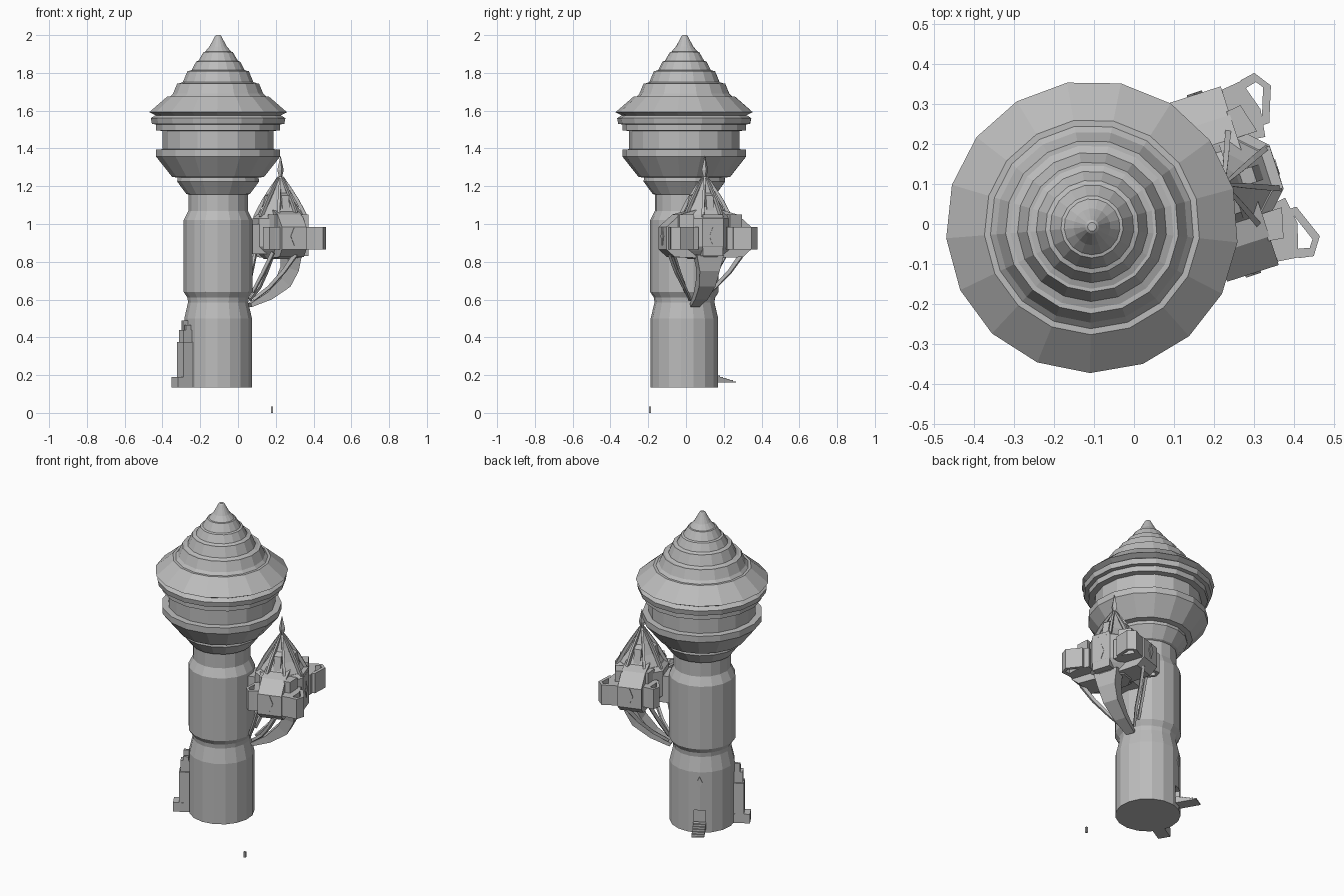
import bpy, bmesh, math
from mathutils import Matrix, Vector

if "Cube" in bpy.data.objects:
    bpy.data.objects.remove(bpy.data.objects["Cube"])

stone = bpy.data.materials.new("grey stone")
stone.diffuse_color = (0.5, 0.5, 0.5, 1)
stone.use_nodes = True
stone.node_tree.nodes["Principled BSDF"].inputs["Base Color"].default_value = stone.diffuse_color

TOWER = Matrix.Translation((-0.105, -0.007, 0))
HOUSE = Matrix.Translation((0.225, 0.10, 0)) @ Matrix.Rotation(math.radians(18), 4, 'Z')


def around(deg):
    """Frame at the tower axis, local x pointing outward at the given angle."""
    return TOWER @ Matrix.Rotation(math.radians(deg), 4, 'Z')


def finish(bm, name, frame):
    bmesh.ops.recalc_face_normals(bm, faces=bm.faces)
    me = bpy.data.meshes.new(name)
    bm.to_mesh(me)
    bm.free()
    me.transform(frame)
    me.materials.append(stone)
    ob = bpy.data.objects.new(name, me)
    bpy.context.collection.objects.link(ob)
    return ob


def loft(name, rings, frame):
    """Closed skin over rings of equal point count."""
    bm = bmesh.new()
    vs = [[bm.verts.new(p) for p in r] for r in rings]
    n = len(vs[0])
    for a, b in zip(vs, vs[1:]):
        for i in range(n):
            j = (i + 1) % n
            bm.faces.new((a[i], a[j], b[j], b[i]))
    bm.faces.new(vs[0])
    bm.faces.new(vs[-1])
    return finish(bm, name, frame)


def lathe(name, profile, sides, phase, frame):
    ang = [math.radians(phase) + math.tau * i / sides for i in range(sides)]
    return loft(name, [[(r * math.cos(a), r * math.sin(a), z) for a in ang]
                       for r, z in profile], frame)


def prism(name, plan, z0, z1, frame):
    return loft(name, [[(x, y, z) for x, y in plan] for z in (z0, z1)], frame)


def box(name, x0, x1, y0, y1, z0, z1, frame):
    return prism(name, [(x0, y0), (x1, y0), (x1, y1), (x0, y1)], z0, z1, frame)


def beam(name, path, frame):
    """Rectangular bar along a path of (point, half width, half depth), lying in a vertical plane."""
    pts = [Vector(p[0]) for p in path]
    flat = pts[-1] - pts[0]
    side = Vector((-flat.y, flat.x, 0)).normalized()
    rings = []
    for i, (_, w, d) in enumerate(path):
        t = (pts[min(i + 1, len(pts) - 1)] - pts[max(i - 1, 0)]).normalized()
        up = t.cross(side)
        rings.append([pts[i] + side * w * a + up * d * b
                      for a, b in ((-1, -1), (1, -1), (1, 1), (-1, 1))])
    return loft(name, rings, frame)


def diamond(name, x, z, w, h, frame):
    """Thin diamond window plate facing local +x."""
    shape = [(0, -h), (w, 0), (0, h), (-w, 0)]
    return loft(name, [[(x + dx, y, z + dz) for y, dz in shape]
                       for dx in (-0.003, 0.004)], frame)


# Tower shaft and flared head
shaft = [(.18, .135), (.18, .50), (.16, .585), (.163, .61), (.183, .64), (.183, 1.02),
         (.158, 1.07), (.158, 1.155), (.17, 1.16), (.218, 1.225), (.215, 1.245),
         (.245, 1.25), (.33, 1.357), (.33, 1.394), (.295, 1.396), (.295, 1.493),
         (.33, 1.495), (.33, 1.527), (.352, 1.53), (.358, 1.56), (.335, 1.575)]
tower = lathe("tower", shaft, 17, -90.8, TOWER)

# Stepped conical roof
roof = [(.33, 1.574), (.366, 1.592), (.27, 1.675), (.255, 1.675), (.245, 1.685),
        (.24, 1.69), (.217, 1.745), (.205, 1.745), (.187, 1.752), (.163, 1.81),
        (.155, 1.81), (.14, 1.816), (.117, 1.86), (.105, 1.864), (.078, 1.91),
        (.07, 1.912), (.046, 1.94), (.027, 1.975), (.017, 1.995), (.011, 2.0)]
lathe("tower_roof", roof, 17, -90.8, TOWER)

# Back doorway recess, steps and window
back = around(120)
cutter = box("door_cutter", .15, .25, -.032, .032, .18, .27, back)
cutter.hide_render = True
cutter.hide_viewport = True
cut = tower.modifiers.new("doorway", 'BOOLEAN')
cut.operation = 'DIFFERENCE'
cut.object = cutter
for i in range(6):
    box("step", .17, .295 - i * .02, -.035, .035, .16 + i * .006, .167 + i * .006, back)
diamond("tower_window", .178, .44, .016, .035, back)

# Stone turret leaning on the left of the shaft
side = around(210)
box("turret_foot", .15, .265, -.035, .035, .135, .19, side)
box("turret_body", .15, .232, -.034, .034, .15, .375, side)
box("turret_neck", .16, .225, -.025, .025, .375, .44, side)
for y in (-.016, .016):
    box("turret_merlon", .18, .21, y - .009, y + .009, .44, .465 + (y < 0) * .025, side)

# Hanging house: octagonal core with tapered underside
core = [(.09, .815), (.135, .86), (.15, .88), (.15, 1.03), (.125, 1.05)]
lathe("house_core", core, 8, 22.5, HOUSE)
box("house_neck", -.22, -.05, -.06, .06, .84, 1.0, HOUSE)
box("front_bay", .08, .138, -.055, .055, .83, 1.05, HOUSE)
diamond("front_window", .137, .935, .02, .05, HOUSE)

for s in (-1, 1):
    # Side bays with a sloping top
    loft("side_bay", [[(u, s * .05, .82), (u, s * .19, .825), (u, s * .235, .865),
                       (u, s * .235, .985), (u, s * .16, 1.05), (u, s * .05, 1.08)]
                      for u in (-.068, .068)], HOUSE)
    diamond("side_window", .236, .935, .02, .05,
            HOUSE @ Matrix.Rotation(s * math.pi / 2, 4, 'Z'))
    for f in (1, -.82):
        # Corner bastions: low solid floor with parapet walls
        w = 1 if f > 0 else .88
        plan = [(.06, .09), (.06, .225), (.12, .232), (.145, .15), (.135, .08)]
        prism("bastion", [(u * f, v * s * w) for u, v in plan], .865, .985, HOUSE)
        tip = [(.12, .21), (.12, .234), (.158, .241), (.188, .198), (.155, .11), (.135, .11), (.168, .2), (.155, .218)]
        prism("bastion_parapet", [(u * f, v * s * w) for u, v in tip], .865, .985, HOUSE)
        # Tall merlons between the bays
        m = [(.062, .10), (.062, .17), (.10, .175), (.12, .10)]
        prism("merlon", [(u * f, v * s * w) for u, v in m], .96, 1.05, HOUSE)

    # Curved struts running down to the tower
    beam("strut", [((.02, s * .20, .84), .008, .012), ((-.03, s * .15, .75), .008, .010),
                   ((-.09, s * .085, .665), .007, .009), ((-.16, s * .03, .60), .006, .008)], HOUSE)
    beam("rear_strut", [((-.09, s * .15, .85), .007, .010), ((-.13, s * .10, .74), .007, .009),
                        ((-.17, s * .05, .64), .006, .008)], HOUSE)

# Main bracket curling in under the house
beam("bracket", [((.06, 0, .84), .075, .035), ((.05, 0, .76), .055, .035),
                 ((.015, 0, .69), .045, .034), ((-.07, 0, .62), .035, .022),
                 ((-.17, 0, .57), .026, .010)], HOUSE)

# House roof: inner cone, curved ribs, dormers and spire
lathe("house_roof", [(.125, 1.045), (.078, 1.11), (.04, 1.18), (.013, 1.25)], 8, 22.5, HOUSE)
for k in range(8):
    rib = HOUSE @ Matrix.Rotation(math.tau * (k + .5) / 8, 4, 'Z')
    beam("roof_rib", [((.137, 0, 1.035), .007, .009), ((.09, 0, 1.125), .007, .009),
                      ((.05, 0, 1.19), .006, .007), ((.012, 0, 1.25), .004, .004)], rib)
for k in range(4):
    turn = HOUSE @ Matrix.Rotation(math.tau * k / 4, 4, 'Z')
    loft("dormer", [[(.03, y, 1.04), (.105, y, 1.04), (.08, y, 1.15), (.03, y, 1.17)]
                    for y in (-.02, .02)], turn)
lathe("spire", [(.013, 1.235), (.009, 1.25), (.018, 1.285), (.001, 1.36)], 4, 0, HOUSE)

# Small loose stone on the ground
box("loose_stone", .174, .186, -.197, -.185, 0, .033, Matrix.Identity(4))
